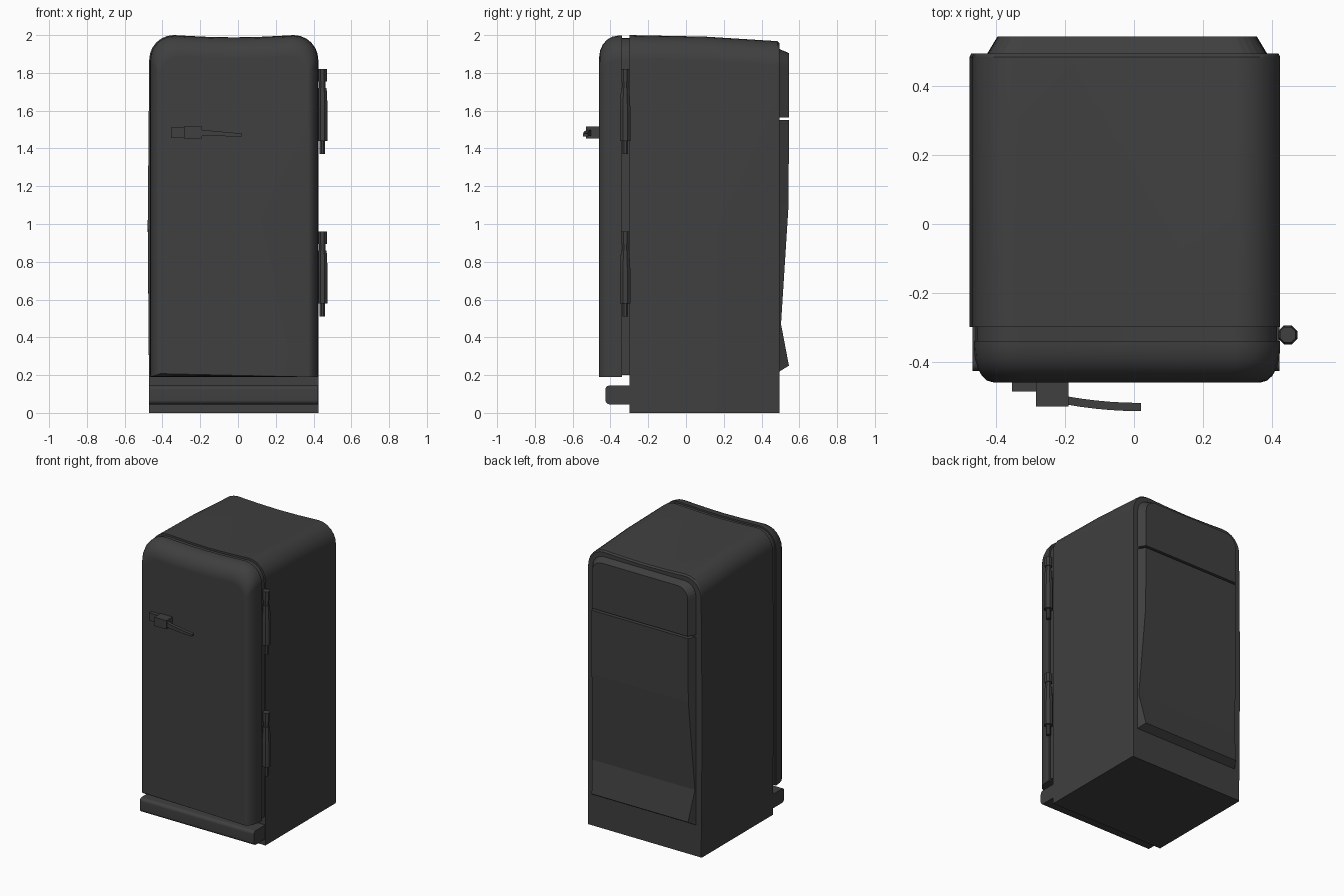
import bpy, bmesh, math
from mathutils import Vector

if "Cube" in bpy.data.objects:
    bpy.data.objects.remove(bpy.data.objects["Cube"], do_unlink=True)

enamel = bpy.data.materials.new("charcoal enamel")
enamel.use_nodes = True
enamel.diffuse_color = (0.05, 0.05, 0.05, 1)
enamel.node_tree.nodes["Principled BSDF"].inputs["Base Color"].default_value = enamel.diffuse_color


def finish(name, bm, smooth=True, angle=38):
    bmesh.ops.recalc_face_normals(bm, faces=bm.faces)
    mesh = bpy.data.meshes.new(name)
    bm.to_mesh(mesh)
    bm.free()
    obj = bpy.data.objects.new(name, mesh)
    bpy.context.collection.objects.link(obj)
    mesh.materials.append(enamel)
    if smooth:
        bpy.ops.object.select_all(action="DESELECT")
        obj.select_set(True)
        bpy.context.view_layer.objects.active = obj
        bpy.ops.object.shade_smooth_by_angle(angle=math.radians(angle))
        weighted = obj.modifiers.new("even shading", "WEIGHTED_NORMAL")
        weighted.keep_sharp = True
    return obj


def loft(name, rings, smooth=True):
    """Skin matching closed rings of points and cap both ends."""
    bm = bmesh.new()
    rows = [[bm.verts.new(p) for p in ring] for ring in rings]
    n = len(rows[0])
    for a, b in zip(rows, rows[1:]):
        for i in range(n):
            j = (i + 1) % n
            bm.faces.new((a[i], a[j], b[j], b[i]))
    bm.faces.new(rows[0])
    bm.faces.new(rows[-1])
    return finish(name, bm, smooth)


def arch(y, x0, x1, z0, z1, r, dip=0.0, bulge=0.0, skew=0.0):
    """Upright outline with rounded top corners, at depth y."""
    pts = [(x0, y, z0 + skew), (x0 - bulge, y, z0 + (z1 - z0) * 0.5)]
    steps = [math.radians(15 * k) for k in range(7)]
    pts += [(x0 + r - r * math.cos(a), y, z1 - r + r * math.sin(a)) for a in steps]
    for f in (0.25, 0.5, 0.75):
        x = x0 + r + (x1 - x0 - 2 * r) * f
        pts.append((x, y, z1 - dip * math.sin(math.pi * f)))
    pts += [(x1 - r + r * math.cos(a), y, z1 - r + r * math.sin(a)) for a in reversed(steps)]
    pts += [(x1, y, z0 + (z1 - z0) * 0.5), (x1, y, z0)]
    return pts


def box(name, lo, hi, bevel=0.0, pick=None):
    bm = bmesh.new()
    bmesh.ops.create_cube(bm, size=1)
    lo, hi = Vector(lo), Vector(hi)
    for v in bm.verts:
        v.co = (lo + hi) / 2 + v.co * (hi - lo)
    if bevel:
        edges = [e for e in bm.edges if pick is None or pick(e)]
        bmesh.ops.bevel(bm, geom=edges, offset=bevel, segments=3, profile=0.5, affect="EDGES")
    return finish(name, bm, bool(bevel))


# Cabinet, its top falling slightly towards the back
loft("cabinet", [
    arch(-0.30, -0.47, 0.425, 0, 2.0, 0.13, 0.012, 0.008),
    arch(0.10, -0.47, 0.425, 0, 1.992, 0.13, 0.012, 0.008),
    arch(0.485, -0.47, 0.425, 0, 1.968, 0.13, 0.01, 0.008),
    arch(0.495, -0.465, 0.42, 0, 1.958, 0.125, 0.01, 0.008),
])

# Seal between cabinet and door
loft("door_seal", [arch(y, -0.46, 0.416, 0.2, 1.985, 0.125, 0.01) for y in (-0.345, -0.295)])

# Door with a rounded front, more strongly curved at the top
rings = [arch(-0.34, -0.465, 0.425, 0.19, 1.997, 0.13, 0.01)]
for k in range(6):
    a = math.radians(18 * k)
    t = 1 - math.cos(a)
    rings.append(arch(-0.36 - 0.1 * math.sin(a), -0.465 + 0.055 * t, 0.425 - 0.055 * t,
                      0.19, 1.997 - 0.115 * t, 0.13 - 0.03 * t, 0.01, 0, 0.018 * t))
loft("door", rings)

# Plinth with rounded front edges
box("plinth", (-0.47, -0.427, 0.045), (0.423, -0.29, 0.145), 0.022,
    lambda e: all(v.co.y < -0.4 for v in e.verts) and abs(e.verts[0].co.x - e.verts[1].co.x) > 0.1)

# Upper back panel
loft("upper_back_panel", [
    arch(0.485, -0.43, 0.39, 1.565, 1.93, 0.09),
    arch(0.545, -0.395, 0.355, 1.565, 1.905, 0.08),
], smooth=False)

# Lower back panel, sinking in towards its foot and ending in a lip
sections = [(1.55, 0.545), (1.10, 0.543), (0.47, 0.503), (0.25, 0.545), (0.22, 0.496)]
rings = []
for z, y in sections:
    w = 0.41 - 0.6 * (y - 0.49)
    rings.append([(-0.02 - 0.41, 0.485, z), (-0.02 - w, y, z), (-0.02 + w, y, z), (-0.02 + 0.41, 0.485, z)])
loft("lower_back_panel", rings, smooth=False)


# Hinges: stepped eight-sided barrels
def hinge(name, z0):
    profile = [(0, 0.016), (0.07, 0.016), (0.07, 0.03), (0.24, 0.03), (0.35, 0.024),
               (0.35, 0.019), (0.385, 0.019), (0.385, 0.025), (0.45, 0.025)]
    rings = []
    for h, r in profile:
        ring = []
        for k in range(8):
            a = math.pi * (k + 0.5) / 4
            ring.append((0.447 + r * math.cos(a), -0.322 + r * math.sin(a), z0 + h))
        rings.append(ring)
    loft(name, rings, smooth=False)


hinge("lower_hinge", 0.51)
hinge("upper_hinge", 1.37)

# Handle: latch plate, block and a curved, tapering lever
box("handle_plate", (-0.355, -0.487, 1.455), (-0.27, -0.458, 1.51))
box("handle_block", (-0.285, -0.53, 1.453), (-0.19, -0.458, 1.515))
rings = []
for k in range(6):
    t = k / 5
    x, y, h = -0.2 + 0.22 * t, -0.512 - 0.02 * t * (2 - t), 0.016 - 0.008 * t
    z = 1.483 - 0.012 * t
    rings.append([(x, y - 0.012, z - h), (x, y + 0.012, z - h), (x, y + 0.012, z + h), (x, y - 0.012, z + h)])
loft("handle_lever", rings)
